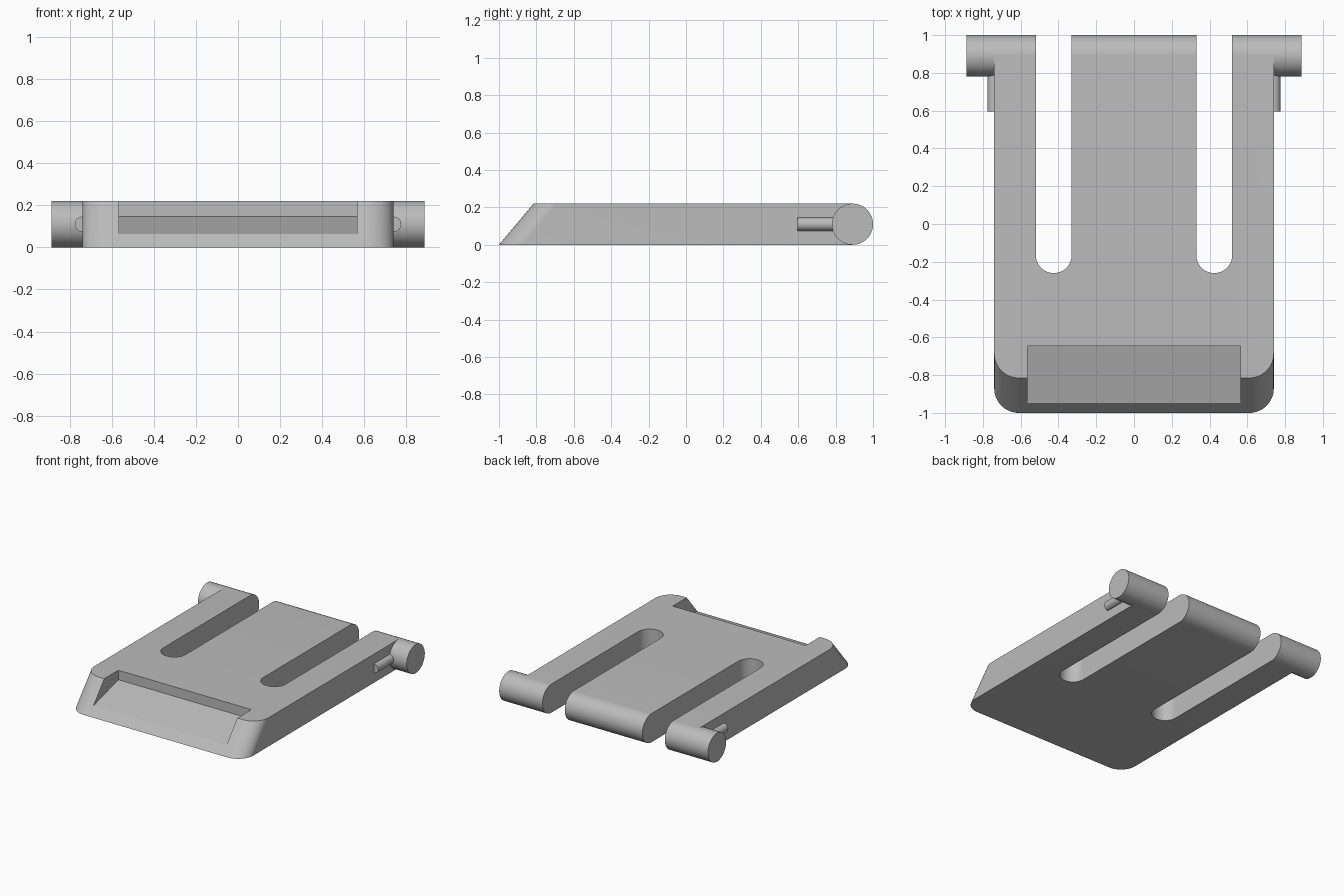
import bpy, bmesh
from math import sin, cos, pi, radians
from mathutils import Vector, Matrix

cube = bpy.data.objects.get("Cube")
if cube:
    bpy.data.objects.remove(cube)

HEIGHT, RADIUS, AXIS_Y = 0.22, 0.11, 0.89
HALF_WIDTH, SLOPE = 0.74, 0.185 / 0.22

grey = bpy.data.materials.new("plain grey")
grey.use_nodes = True
colour = (0.5, 0.5, 0.5, 1)
grey.diffuse_color = colour
grey.node_tree.nodes["Principled BSDF"].inputs["Base Color"].default_value = colour


def prism(name, points, offset):
    """Closed solid made by sweeping a planar outline along an offset."""
    bm = bmesh.new()
    face = bm.faces.new([bm.verts.new(p) for p in points])
    swept = bmesh.ops.extrude_face_region(bm, geom=[face])["geom"]
    moved = [v for v in swept if isinstance(v, bmesh.types.BMVert)]
    bmesh.ops.translate(bm, verts=moved, vec=Vector(offset))
    bmesh.ops.recalc_face_normals(bm, faces=bm.faces)
    mesh = bpy.data.meshes.new(name)
    bm.to_mesh(mesh)
    bm.free()
    mesh.materials.append(grey)
    obj = bpy.data.objects.new(name, mesh)
    bpy.context.collection.objects.link(obj)
    return obj


def arc(cx, cy, r, start, end, steps):
    angles = [radians(start + (end - start) * i / steps) for i in range(steps + 1)]
    return [(cx + r * cos(a), cy + r * sin(a)) for a in angles]


def combine(target, cutter, operation):
    """Apply a boolean and discard the cutter."""
    mod = target.modifiers.new("cut", 'BOOLEAN')
    mod.operation, mod.solver, mod.object = operation, 'EXACT', cutter
    bpy.context.view_layer.objects.active = target
    bpy.ops.object.modifier_apply(modifier=mod.name)
    bpy.data.objects.remove(cutter)


def smooth(obj):
    bpy.ops.object.select_all(action='DESELECT')
    obj.select_set(True)
    bpy.context.view_layer.objects.active = obj
    bpy.ops.object.shade_smooth_by_angle(angle=radians(30))


# Plate: rounded outline swept along the sloping front
corner = 0.13
low = -0.1
outline = [(HALF_WIDTH, 1.5), (-HALF_WIDTH, 1.5)]
outline += arc(corner - HALF_WIDTH, corner - 1, corner, 180, 270, 16)
outline += arc(HALF_WIDTH - corner, corner - 1, corner, 270, 360, 16)
sweep = HEIGHT + 0.2
plate = prism("plate", [(x, y + low * SLOPE, low) for x, y in outline],
              (0, sweep * SLOPE, sweep))

# Side profile gives the thickness and the round back edge
side = [(-1.5, HEIGHT), (-1.5, 0)] + arc(AXIS_Y, RADIUS, RADIUS, -90, 90, 24)
combine(plate, prism("side_profile", [(-1, y, z) for y, z in side], (2, 0, 0)), 'INTERSECT')

# Two round-ended slots open at the back
for s in (-1, 1):
    slot = arc(s * 0.425, -0.165, 0.095, 180, 360, 24)
    slot += [(s * 0.425 + 0.095, 1.2), (s * 0.425 - 0.095, 1.2)]
    combine(plate, prism("slot", [(x, y, -0.2) for x, y in slot], (0, 0, 0.8)), 'DIFFERENCE')

# Front recess with a gently sloping floor
tilt = 0.082 / 0.295
recess = [(-0.645, 0.147), (-0.645, 0.5), (-1.2, 0.5), (-1.2, 0.147 - 0.555 * tilt)]
combine(plate, prism("recess", [(-0.565, y, z) for y, z in recess], (1.13, 0, 0)), 'DIFFERENCE')
smooth(plate)

# Hinge pins and small stop pins on both sides
for s, label in ((1, "left"), (-1, "right")):
    ring = arc(AXIS_Y, RADIUS, RADIUS, 0, 352.5, 47)
    smooth(prism(label + "_hinge_pin", [(s * HALF_WIDTH, y, z) for y, z in ring],
                 (s * 0.147, 0, 0)))
    ring = arc(s * HALF_WIDTH, RADIUS, 0.036, 0, 345, 23)
    smooth(prism(label + "_stop_pin", [(x, 0.595, z) for x, z in ring], (0, 0.22, 0)))
